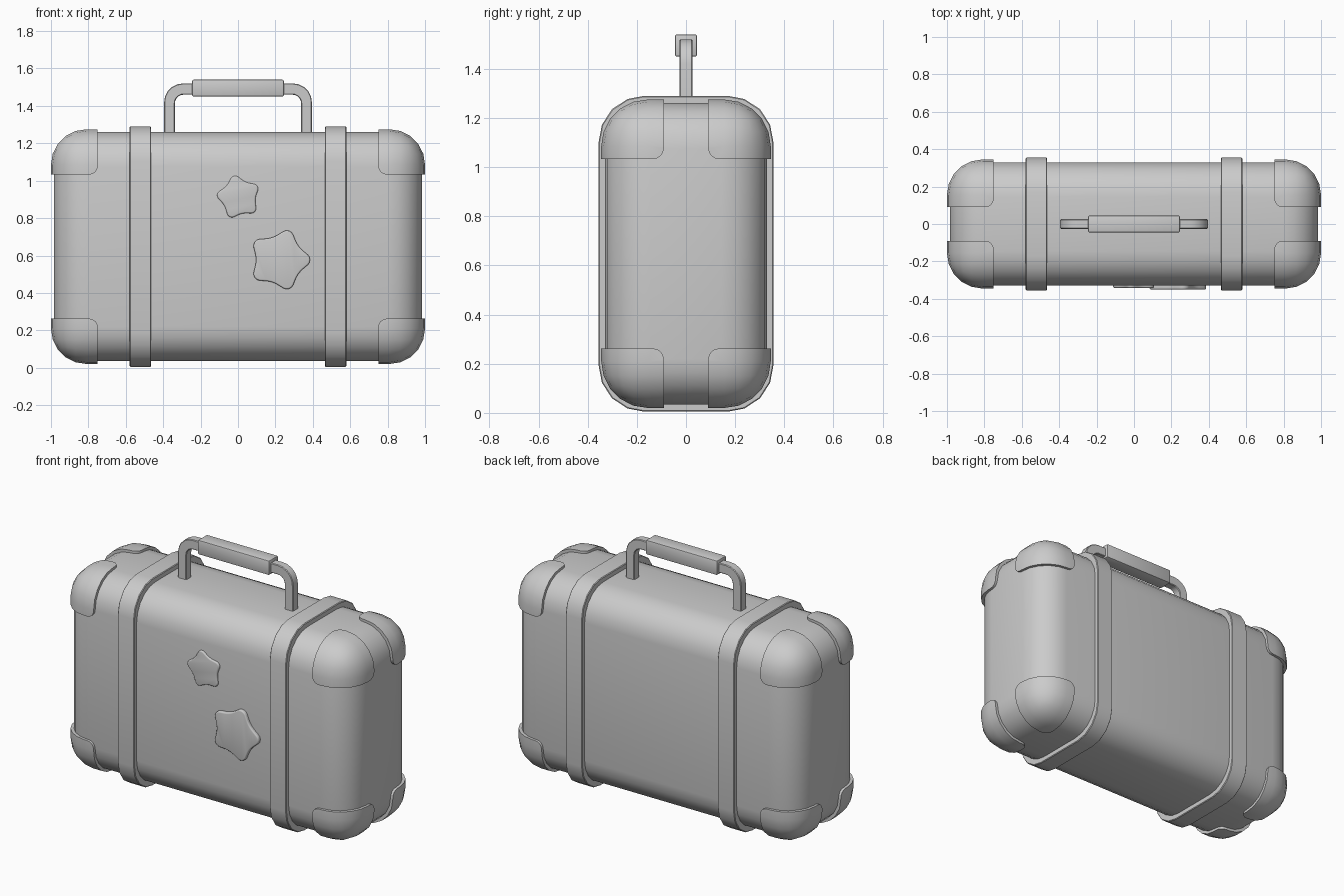
import bpy, bmesh
from math import radians, sin, cos, pi
from mathutils import Vector, Matrix

if "Cube" in bpy.data.objects:
    bpy.data.objects.remove(bpy.data.objects["Cube"], do_unlink=True)

MID = 0.6475  # height of the case centre, used as origin of every part

grey = bpy.data.materials.new("plain grey")
grey.use_nodes = True
colour = (0.6, 0.6, 0.6, 1)
grey.diffuse_color = colour
grey.node_tree.nodes["Principled BSDF"].inputs["Base Color"].default_value = colour


def finish(name, bm):
    """Turn a bmesh into a smooth-shaded object centred on the case."""
    bmesh.ops.recalc_face_normals(bm, faces=bm.faces)
    mesh = bpy.data.meshes.new(name)
    bm.to_mesh(mesh)
    bm.free()
    mesh.materials.append(grey)
    ob = bpy.data.objects.new(name, mesh)
    ob.location.z = MID
    bpy.context.collection.objects.link(ob)
    smooth(ob)
    return ob


def smooth(ob):
    bpy.ops.object.select_all(action='DESELECT')
    ob.select_set(True)
    bpy.context.view_layer.objects.active = ob
    bpy.ops.object.shade_smooth_by_angle(angle=radians(35))


def rounded_box(name, low, high, radius, segments):
    bm = bmesh.new()
    low, high = Vector(low), Vector(high)
    bmesh.ops.create_cube(bm, size=1, matrix=Matrix.Translation((low + high) / 2)
                          @ Matrix.Diagonal((*(high - low), 1)))
    bmesh.ops.bevel(bm, geom=bm.edges[:], offset=radius, segments=segments,
                    profile=0.5, affect='EDGES')
    return finish(name, bm)


def round_corners(points, cuts, steps):
    """Replace each corner by an arc that starts at distance cut from it."""
    out = []
    for i, (p, cut) in enumerate(zip(points, cuts)):
        p = Vector(p)
        u = (Vector(points[i - 1]) - p).normalized()
        v = (Vector(points[(i + 1) % len(points)]) - p).normalized()
        if cut == 0:
            out.append(p)
            continue
        w = sin(u.angle(v) / 2)
        for k in range(steps + 1):
            t = k / steps
            a, b, c = (1 - t) ** 2, 2 * w * t * (1 - t), t * t
            out.append(p + (u * a + v * c) * cut / (a + b + c))
    return out


def prism(name, outline, axis, start, end, bevel, segments=2):
    """Extrude an outline along x or y and soften both rims."""
    bm = bmesh.new()
    place = (lambda a, b: (start, a, b)) if axis == 'x' else (lambda a, b: (a, start, b))
    first = bm.faces.new([bm.verts.new(place(*p)) for p in outline])
    new = bmesh.ops.extrude_face_region(bm, geom=[first], use_keep_orig=True)["geom"]
    shift = Vector((end - start, 0, 0) if axis == 'x' else (0, end - start, 0))
    bmesh.ops.translate(bm, vec=shift, verts=[g for g in new if isinstance(g, bmesh.types.BMVert)])
    bmesh.ops.recalc_face_normals(bm, faces=bm.faces)
    caps = [f for f in bm.faces if len(f.verts) > 4 or f is first]
    rims = list({e for f in caps for e in f.edges})
    bmesh.ops.bevel(bm, geom=rims, offset=bevel, segments=segments, profile=0.5, affect='EDGES')
    return finish(name, bm)


# Case body
rounded_box("case_body", (-0.985, -0.33, -0.6125), (0.985, 0.33, 0.6125), 0.185, 5)

# Corner guards: the corner of a slightly larger shell, mirrored to all eight
guards = rounded_box("corner_guards", (-1, -0.345, -0.6275), (1, 0.345, 0.6275), 0.19, 5)
cutter = rounded_box("guard_cutter", (0.75, 0.09, 0.385), (1.3, 0.6, 0.9), 0.045, 4)
cutter.hide_render = True
cut = guards.modifiers.new("cut", 'BOOLEAN')
cut.operation, cut.solver, cut.object = 'INTERSECT', 'EXACT', cutter
mirror = guards.modifiers.new("mirror", 'MIRROR')
mirror.use_axis = (True, True, True)
mirror.use_mirror_merge = False
bpy.context.view_layer.update()
baked = bpy.data.meshes.new_from_object(guards.evaluated_get(bpy.context.evaluated_depsgraph_get()))
guards.modifiers.clear()
guards.data = baked
bpy.data.objects.remove(cutter, do_unlink=True)
smooth(guards)

# Straps around the case
strap = [(-0.355, -0.6425), (0.355, -0.6425), (0.355, 0.6425), (-0.355, 0.6425)]
strap = round_corners(strap, [0.185] * 4, 4)
for name, x in (("left_strap", 0.522), ("right_strap", -0.522)):
    prism(name, strap, 'x', x - 0.057, x + 0.057, 0.004, 1)

# Carrying handle and grip
top, inner, foot = 1.52 - MID, 1.46 - MID, 1.24 - MID
bow = [(-0.395, foot), (-0.395, top), (0.395, top), (0.395, foot),
       (0.337, foot), (0.337, inner), (-0.337, inner), (-0.337, foot)]
bow = round_corners(bow, [0, 0.1, 0.1, 0, 0, 0.045, 0.045, 0], 5)
prism("handle_bow", bow, 'y', -0.026, 0.026, 0.004, 1)
rounded_box("handle_grip", (-0.245, -0.045, 1.45 - MID), (0.245, 0.045, 1.54 - MID), 0.007, 2)


# Raised stars on the front
def star(name, x, z, radius, turn, front):
    tips = []
    for i in range(10):
        r = radius * (0.66 if i % 2 else 1)
        a = radians(turn) + i * pi / 5
        tips.append((x + r * cos(a), z - MID + r * sin(a)))
    outline = round_corners(tips, [radius * 0.24, radius * 0.2] * 5, 4)
    prism(name, outline, 'y', -0.315, front, 0.008, 3)


star("small_star", 0.004, 0.912, 0.131, 102, -0.342)
star("large_star", 0.222, 0.577, 0.184, 0, -0.35)
